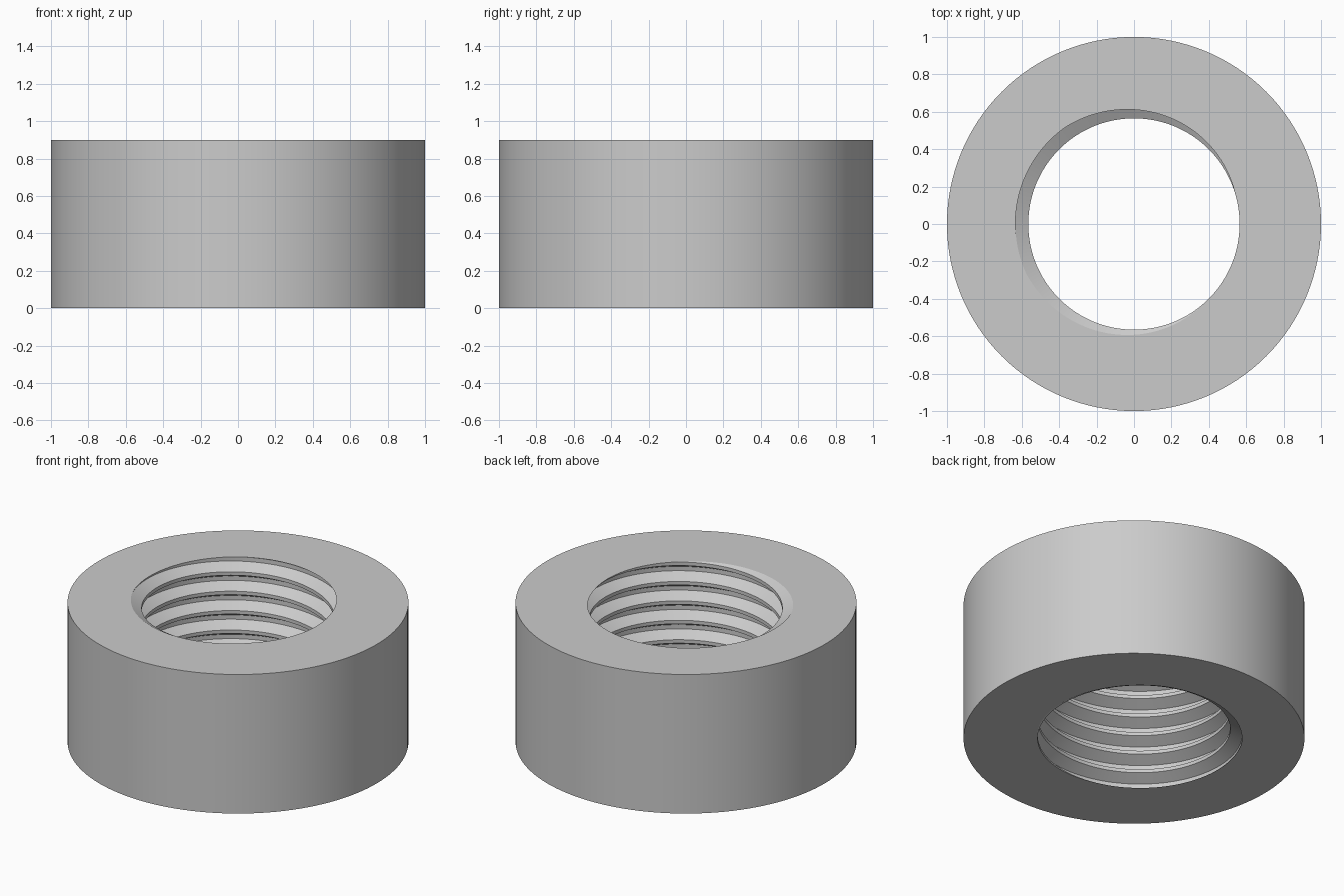
import bpy
import bmesh
from math import cos, sin, tau

cube = bpy.data.objects.get("Cube")
if cube:
    bpy.data.objects.remove(cube, do_unlink=True)

HEIGHT = 0.9
MINOR, MAJOR = 0.565, 0.634
PITCH = 0.1256
SEGMENTS = 128
START = HEIGHT - PITCH * (165 / 360 + 8)  # height of a groove centre at angle zero

# One pitch of the thread: (height in pitches, radius)
profile = [(-0.41, MINOR), (-0.11, MAJOR), (0.11, MAJOR), (0.41, MINOR)]
STEP = len(profile)

bm = bmesh.new()

# Right-handed internal thread as one continuous helical strip
columns = []
for i in range(SEGMENTS):
    f = i / SEGMENTS
    a = f * tau
    columns.append([
        bm.verts.new((r * cos(a), r * sin(a), START + (turn + h + f) * PITCH))
        for turn in range(-2, 11) for h, r in profile])
for i in range(SEGMENTS):
    left = columns[i]
    right = columns[i + 1] if i + 1 < SEGMENTS else columns[0][STEP:]
    for j in range(len(right) - 1):
        bm.faces.new((left[j], left[j + 1], right[j + 1], right[j]))

# Trim the strip flush with both end faces
for z, direction in ((0, -1), (HEIGHT, 1)):
    bmesh.ops.bisect_plane(
        bm, geom=bm.verts[:] + bm.edges[:] + bm.faces[:], dist=1e-6,
        plane_co=(0, 0, z), plane_no=(0, 0, direction), clear_outer=True)

# Flat end faces between the bore and the outer rim
rims = []
for z, direction in ((0, -1), (HEIGHT, 1)):
    bore = [e for e in bm.edges if e.is_boundary
            and all(abs(v.co.z - z) < 1e-4 for v in e.verts)]
    rim = [bm.verts.new((cos(i / SEGMENTS * tau), sin(i / SEGMENTS * tau), z))
           for i in range(SEGMENTS)]
    ring = [bm.edges.new((rim[i - 1], rim[i])) for i in range(SEGMENTS)]
    bmesh.ops.triangle_fill(bm, edges=bore + ring, use_beauty=True,
                            normal=(0, 0, direction))
    rims.append(rim)

# Outer wall
low, high = rims
for i in range(SEGMENTS):
    bm.faces.new((low[i - 1], low[i], high[i], high[i - 1]))

bmesh.ops.recalc_face_normals(bm, faces=bm.faces[:])
mesh = bpy.data.meshes.new("threaded_ring")
bm.to_mesh(mesh)
bm.free()
ring_obj = bpy.data.objects.new("threaded_ring", mesh)
bpy.context.collection.objects.link(ring_obj)

# Plain grey finish
grey = bpy.data.materials.new("light_grey")
grey.use_nodes = True
colour = (0.6, 0.6, 0.6, 1)
grey.diffuse_color = colour
grey.node_tree.nodes["Principled BSDF"].inputs["Base Color"].default_value = colour
mesh.materials.append(grey)

bpy.ops.object.select_all(action="DESELECT")
ring_obj.select_set(True)
bpy.context.view_layer.objects.active = ring_obj
bpy.ops.object.shade_smooth_by_angle(angle=0.4)
